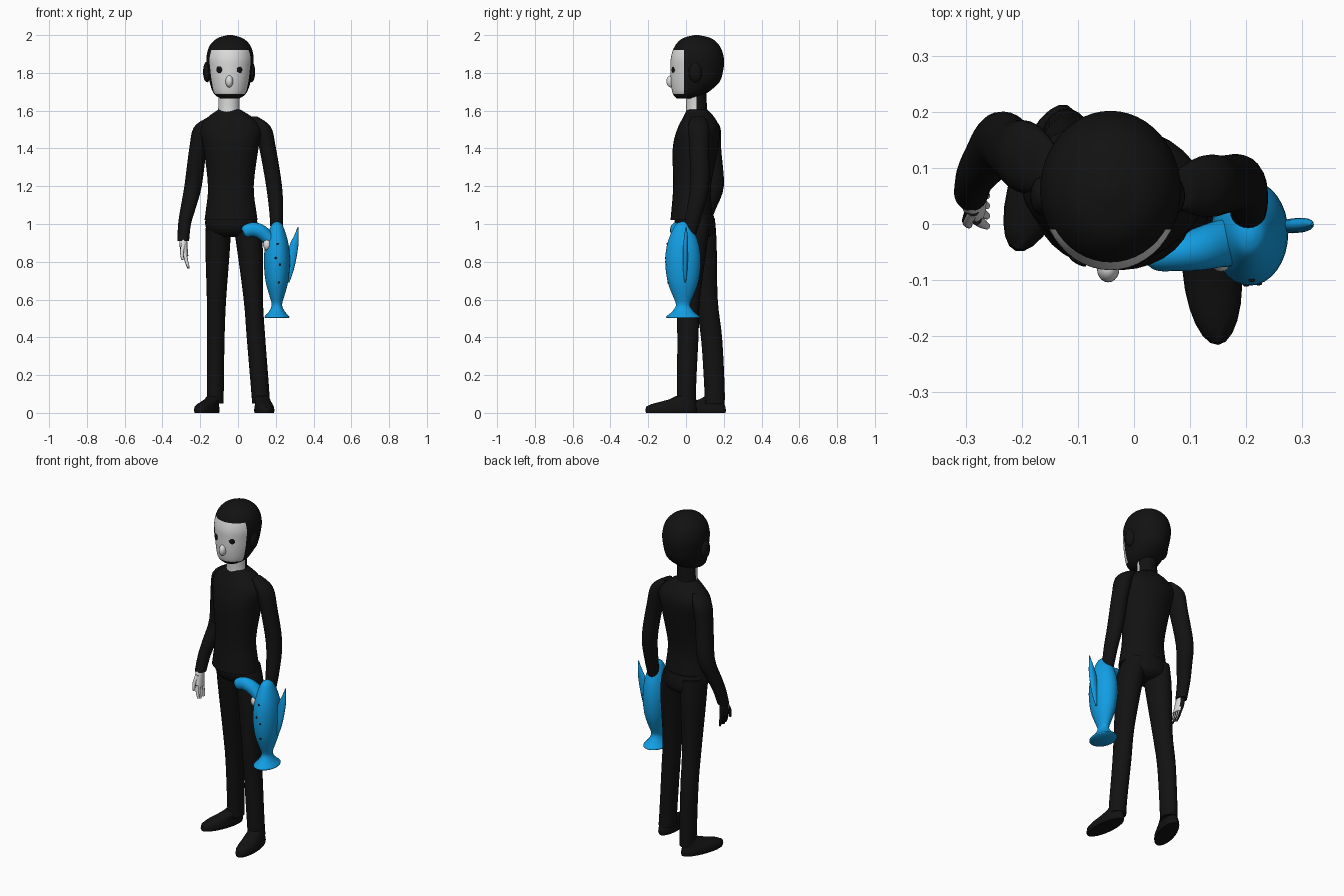
import bpy, bmesh, math
from mathutils import Vector, Matrix


def material(name, rgb):
    m = bpy.data.materials.new(name)
    m.diffuse_color = (*rgb, 1)
    return m


BLACK = material("black", (0.006, 0.006, 0.006))
SKIN = material("pale_skin", (0.72, 0.72, 0.72))
BLUE = material("bright_blue", (0.006, 0.34, 0.77))


def finish(name, bm, mats, rule=None, angle=50):
    bmesh.ops.recalc_face_normals(bm, faces=bm.faces)
    bm.normal_update()
    if rule:
        for f in bm.faces:
            f.material_index = int(rule(f.calc_center_median(), f.normal))
    me = bpy.data.meshes.new(name)
    bm.to_mesh(me)
    bm.free()
    for m in mats:
        me.materials.append(m)
    ob = bpy.data.objects.new(name, me)
    bpy.context.collection.objects.link(ob)
    bpy.ops.object.select_all(action='DESELECT')
    ob.select_set(True)
    bpy.context.view_layer.objects.active = ob
    bpy.ops.object.shade_smooth_by_angle(angle=math.radians(angle))
    return ob


def spline(keys, steps):
    """Catmull-Rom through the key rings"""
    out = []
    for i in range(len(keys) - 1):
        p0, p1 = keys[max(i - 1, 0)], keys[i]
        p2, p3 = keys[i + 1], keys[min(i + 2, len(keys) - 1)]
        for s in range(steps):
            t = s / steps
            out.append([b + 0.5 * t * (c - a + t * (2 * a - 5 * b + 4 * c - d + t * (3 * (b - c) + d - a)))
                        for a, b, c, d in zip(p0, p1, p2, p3)])
    return out + [list(keys[-1])]


def loft(name, keys, mats, sides=24, steps=4, turn=0, rule=None, cuts=(), follow=False):
    """Skin elliptical rings (x, y, z, rx, ry); rings are level unless follow is set"""
    rings = spline(keys, steps) if steps > 1 else keys
    bm, loops = bmesh.new(), []
    for i, (x, y, z, rx, ry) in enumerate(rings):
        u, v = Vector((math.cos(turn), math.sin(turn), 0)), Vector((-math.sin(turn), math.cos(turn), 0))
        if follow:
            a, b = rings[max(i - 1, 0)], rings[min(i + 1, len(rings) - 1)]
            t = (Vector(b[:3]) - Vector(a[:3])).normalized()
            u = t.cross(Vector((0, 1, 0))).normalized()
            v = t.cross(u)
        loops.append([bm.verts.new(Vector((x, y, z)) + u * max(rx, .001) * math.cos(k * math.tau / sides)
                                   + v * max(ry, .001) * math.sin(k * math.tau / sides)) for k in range(sides)])
    for a, b in zip(loops, loops[1:]):
        for k in range(sides):
            j = (k + 1) % sides
            bm.faces.new((a[k], a[j], b[j], b[k]))
    bm.faces.new(loops[0][::-1])
    bm.faces.new(loops[-1])
    for co, no in cuts:
        bmesh.ops.bisect_plane(bm, geom=bm.verts[:] + bm.edges[:] + bm.faces[:], plane_co=co, plane_no=no)
    return finish(name, bm, mats, rule)


def blob(name, loc, size, mat, turn=0):
    bm = bmesh.new()
    bmesh.ops.create_uvsphere(bm, u_segments=20, v_segments=12, radius=1)
    bm.transform(Matrix.Translation(loc) @ Matrix.Rotation(turn, 4, 'Z') @ Matrix.Diagonal((*size, 1)))
    return finish(name, bm, [mat])


# Head: pale face window cut into dark hair
loft("head", [(-.043, .00, 1.665, .05, .05), (-.043, .018, 1.69, .085, .088), (-.042, .048, 1.75, .108, .128),
              (-.042, .058, 1.82, .12, .14), (-.042, .06, 1.88, .125, .14), (-.042, .06, 1.94, .110, .12),
              (-.042, .058, 1.982, .07, .078), (-.042, .056, 2.0, .012, .012)],
     [BLACK, SKIN], sides=48, steps=5,
     rule=lambda c, n: c.y < -.01 and 1.687 < c.z < 1.922,
     cuts=[((0, -.01, 0), (0, 1, 0)), ((0, 0, 1.922), (0, 0, 1)), ((0, 0, 1.687), (0, 0, 1))])
blob("nose", (-.046, -.08, 1.755), (.02, .024, .032), SKIN)
for side, x in (("right", -.100), ("left", .008)):
    s = -1 if side == "right" else 1
    blob(side + "_eye", (x, -.067, 1.817), (.017, .0045, .018), BLACK, .5 * s)
    blob(side + "_ear", (-.047 + .117 * s, .05, 1.805), (.021, .035, .055), BLACK)

# Neck: pale in front, dark behind
loft("neck", [(-.048, .058, 1.56, .062, .06), (-.048, .056, 1.62, .056, .055), (-.046, .052, 1.72, .058, .055)],
     [BLACK, SKIN], cuts=[((0, .055, 0), (0, 1, 0))], rule=lambda c, n: c.y < .055)

# Jumper
loft("jumper", [(-.037, .03, 1.02, .142, .112), (-.037, .03, 1.06, .136, .108), (-.038, .032, 1.2, .122, .1),
                (-.037, .05, 1.4, .146, .12), (-.038, .066, 1.5, .165, .112),
                (-.042, .068, 1.56, .125, .085), (-.046, .06, 1.605, .06, .055)],
     [BLACK], sides=32, turn=-.12)
loft("right_sleeve", [(-.15, .105, 1.56, .02, .04), (-.19, .118, 1.51, .045, .064), (-.212, .128, 1.4, .046, .058),
                      (-.238, .148, 1.2, .046, .052), (-.265, .112, 1.08, .04, .046),
                      (-.283, .085, 1.0, .034, .04), (-.29, .057, .91, .031, .034)], [BLACK])
loft("left_sleeve", [(.08, .062, 1.57, .02, .035), (.128, .067, 1.515, .045, .055), (.157, .07, 1.4, .044, .052),
                     (.191, .072, 1.2, .042, .05), (.203, .042, 1.05, .036, .043),
                     (.203, .015, .93, .03, .035)], [BLACK])

# Trousers
loft("trouser_seat", [(-.037, .045, 1.05, .13, .1), (-.037, .048, 1.0, .138, .107),
                      (-.037, .055, .955, .12, .095), (-.037, .06, .93, .07, .06)], [BLACK], sides=32, turn=-.12)
loft("right_trouser_leg", [(-.105, .065, 1.03, .062, .088), (-.107, .08, .9, .066, .082), (-.114, .108, .6, .051, .06),
                           (-.118, .135, .4, .047, .056), (-.12, .15, .15, .045, .054),
                           (-.12, .152, .05, .044, .053)], [BLACK])
loft("left_trouser_leg", [(.032, .045, 1.03, .064, .085), (.06, .033, .9, .07, .08), (.081, .012, .6, .051, .062),
                          (.095, .01, .4, .049, .056), (.115, .003, .15, .048, .051),
                          (.122, .003, .05, .047, .052)], [BLACK])

# Shoes
for name, toe, heel, turn in (("right_shoe", (-.165, .082), (-.124, .15), -.34),
                              ("left_shoe", (.139, -.078), (.125, -.005), .08)):
    rings = []
    for z, f, w, l in ((0, 0, .05, .134), (.012, 0, .053, .138), (.032, 0, .051, .134), (.046, .15, .046, .118),
                       (.058, .45, .043, .094), (.072, .8, .042, .068), (.09, 1, .038, .046)):
        rings.append((toe[0] + f * (heel[0] - toe[0]), toe[1] + f * (heel[1] - toe[1]), z, w, l))
    loft(name, rings, [BLACK], steps=1, turn=turn)


# Free hand: pale toward the front, dark behind
def front_facing(c, n):
    return n.x * .5 - n.y * .85 > -.15


loft("palm", [(-.29, .055, .93, .02, .025), (-.288, .045, .88, .021, .034), (-.279, .037, .83, .016, .035)],
     [BLACK, SKIN], sides=16, rule=front_facing)
for i in range(4):
    y = .062 - .018 * i
    loft("finger", [(-.281, y, .84, .010, .010), (-.272, y - .006, .80, .009, .009),
                    (-.262, y - .012, .765 + .006 * (i % 2), .006, .006)],
         [BLACK, SKIN], sides=10, steps=3, follow=True, rule=front_facing)
loft("thumb", [(-.288, .025, .895, .012, .012), (-.297, .006, .85, .010, .010), (-.294, -.002, .81, .006, .006)],
     [BLACK, SKIN], sides=10, steps=3, follow=True, rule=front_facing)
# Holding hand, mostly hidden
blob("holding_hand", (.155, -.06, .89), (.022, .025, .03), SKIN)

# Blue toy: body with flared tail, spout-like fin and thin back fin
PROFILE = [(.502, .9), (.51, .95), (.53, .68), (.56, .43), (.585, .42), (.63, .62), (.7, .88), (.8, 1.0),
           (.89, .9), (.96, .63), (1.0, .38), (1.012, .1)]
loft("toy_body", [(.206, -.016, z, .069 * r, .094 * r) for z, r in PROFILE], [BLUE], sides=32, steps=3)
loft("toy_front_fin", [(.20, -.03, .885, .035, .045), (.155, -.035, .93, .036, .042), (.115, -.045, .962, .038, .038),
                       (.075, -.052, .971, .037, .032), (.04, -.058, .961, .032, .026),
                       (.027, -.06, .956, .02, .015)], [BLUE], follow=True)
loft("toy_back_fin", [(.268, -.004, .69, .004, .004), (.278, -.004, .77, .021, .012), (.295, -.002, .88, .024, .013),
                      (.309, 0, .94, .011, .009), (.318, 0, .985, .002, .002)], [BLUE], sides=16)
# Small dark dots on the toy
for x, z, r in ((.21, .895, .90), (.20, .82, .99), (.222, .785, .99), (.217, .69, .86)):
    y = -.016 - .094 * r * math.sqrt(1 - ((x - .206) / (.069 * r)) ** 2)
    blob("toy_dot", (x, y, z), (.006, .003, .005), BLACK)
